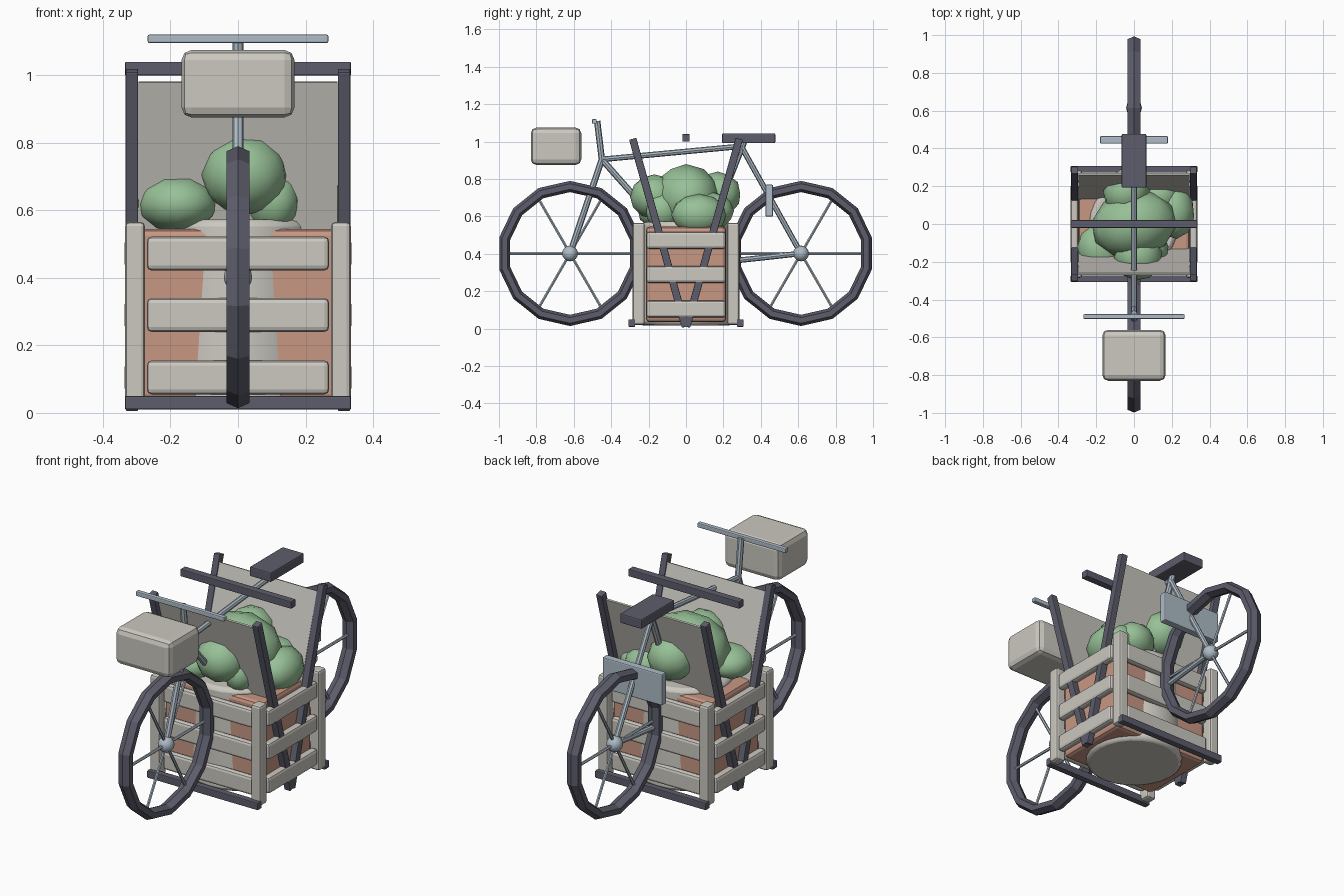
import bpy
import math
from mathutils import Vector

if "Cube" in bpy.data.objects:
    bpy.data.objects.remove(bpy.data.objects["Cube"], do_unlink=True)


def material(name, r, g, b):
    m = bpy.data.materials.new(name)
    m.use_nodes = True
    m.diffuse_color = (r, g, b, 1)
    m.node_tree.nodes["Principled BSDF"].inputs["Base Color"].default_value = (r, g, b, 1)
    return m


SLATE = material("dark slate", 0.11, 0.11, 0.15)
PALE = material("pale cream", 0.60, 0.58, 0.53)
CLAY = material("clay", 0.58, 0.31, 0.23)
LEAF = material("leaf green", 0.31, 0.53, 0.31)
STEEL = material("blue grey steel", 0.42, 0.50, 0.57)


def finish(name, mat, bevel=0.0, smooth=True):
    ob = bpy.context.object
    ob.name = name
    ob.data.materials.append(mat)
    bpy.ops.object.transform_apply(location=False, rotation=False, scale=True)
    if smooth:
        bpy.ops.object.shade_smooth_by_angle(angle=math.radians(35))
    if bevel:
        mod = ob.modifiers.new("Bevel", "BEVEL")
        mod.width = bevel
        mod.segments = 2
    return ob


def box(name, mat, centre, size, bevel=0.0):
    bpy.ops.mesh.primitive_cube_add(size=1, location=centre)
    bpy.context.object.scale = size
    return finish(name, mat, bevel, smooth=False)


def beam(name, mat, p, q, width, depth, bevel=0.0):
    p, q = Vector(p), Vector(q)
    ob = box(name, mat, (p + q) / 2, (width, depth, (q - p).length), bevel)
    # The beams all lie in planes parallel to YZ
    ob.rotation_euler.x = -math.atan2(q.y - p.y, q.z - p.z)
    return ob


def tube(name, p, q, radius, sides=8):
    p, q = Vector(p), Vector(q)
    bpy.ops.mesh.primitive_cylinder_add(vertices=sides, radius=radius,
                                        depth=(q - p).length, location=(p + q) / 2)
    bpy.context.object.rotation_euler = (q - p).to_track_quat("Z", "X").to_euler()
    return finish(name, STEEL, smooth=sides > 6)


def blob(name, centre, radii, turn):
    bpy.ops.mesh.primitive_ico_sphere_add(subdivisions=2, radius=1, location=centre)
    bpy.context.object.scale = radii
    ob = finish(name, LEAF)
    ob.rotation_euler.z = turn
    return ob


# Wheels: tyre, hub and spokes
HUB_Z = 0.402
for name, y in (("front", -0.62), ("rear", 0.615)):
    bpy.ops.mesh.primitive_torus_add(major_segments=14, minor_segments=6,
                                     major_radius=0.358, minor_radius=0.03,
                                     location=(0, y, HUB_Z), rotation=(0, math.pi / 2, 0))
    bpy.context.object.scale.z = 1.3
    finish(name + "_tyre", SLATE, smooth=False)
    bpy.ops.mesh.primitive_uv_sphere_add(segments=12, ring_count=8, radius=0.042,
                                         location=(0, y, HUB_Z))
    finish(name + "_hub", STEEL)
    for i in range(6):
        a = i * math.pi / 3
        end = (0, y + 0.355 * math.cos(a), HUB_Z + 0.355 * math.sin(a))
        tube(name + "_spoke", (0, y, HUB_Z), end, 0.008, 6)

# Bicycle frame
HEAD = (0, -0.45, 0.905)
SEAT = (0, 0.295, 0.975)
CRANK = (0, 0.05, 0.34)
FRONT = (0, -0.62, HUB_Z)
REAR = (0, 0.615, HUB_Z)
tube("fork", FRONT, HEAD, 0.017)
tube("stem", HEAD, (0, -0.475, 1.11), 0.017)
tube("top_tube", HEAD, SEAT, 0.015)
tube("down_tube", HEAD, CRANK, 0.017)
tube("seat_tube", CRANK, (0, 0.315, 1.01), 0.017)
tube("seat_stay", SEAT, REAR, 0.015)
tube("chain_stay", CRANK, REAR, 0.015)
box("handlebar", STEEL, (0, -0.49, 1.108), (0.535, 0.025, 0.025), 0.005)
box("saddle", SLATE, (0, 0.335, 1.018), (0.13, 0.285, 0.052), 0.006)
box("rear_plate", STEEL, (0, 0.445, 0.685), (0.36, 0.04, 0.17), 0.006)
box("front_case", PALE, (0, -0.695, 0.975), (0.335, 0.27, 0.2), 0.03)

# Planter box with the pot bulging through it
box("planter", CLAY, (0, 0, 0.29), (0.59, 0.43, 0.51), 0.02)
bpy.ops.mesh.primitive_cone_add(vertices=24, radius1=0.25, radius2=0.236,
                                depth=0.555, location=(0, 0, 0.295))
finish("pot", PALE, 0.02)

# Slatted crate
for sx in (-1, 1):
    for sy in (-1, 1):
        box("crate_post", PALE, (sx * 0.305, sy * 0.253, 0.293), (0.058, 0.064, 0.545), 0.012)
for z in (0.105, 0.29, 0.472):
    for s in (-1, 1):
        box("crate_end_slat", PALE, (0, s * 0.245, z), (0.54, 0.04, 0.1), 0.014)
        box("crate_side_slat", PALE, (s * 0.315, 0, z), (0.042, 0.425, 0.09), 0.014)

# Carrying frame: foot rails, leaning struts, cross bar and cloth panels
box("cross_bar", SLATE, (0, 0, 1.02), (0.67, 0.04, 0.04), 0.004)
for s in (-1, 1):
    box("foot_rail", SLATE, (0, s * 0.29, 0.03), (0.67, 0.036, 0.04), 0.004)
    for sx in (-1, 1):
        beam("strut", SLATE, (sx * 0.314, s * 0.003, 0.01), (sx * 0.314, s * 0.285, 1.015),
             0.037, 0.04, 0.004)
    beam("cloth_panel", PALE, (0, s * 0.1, 0.42), (0, s * 0.265, 0.98), 0.59, 0.01)

# Foliage clumps
blob("foliage_core", (0, 0, 0.7), (0.23, 0.18, 0.18), 0.2)
blob("foliage_front", (0.02, -0.17, 0.705), (0.13, 0.13, 0.12), 0.5)
blob("foliage_rear", (-0.04, 0.17, 0.72), (0.13, 0.12, 0.12), 0.9)
blob("foliage_left", (0.21, 0.07, 0.61), (0.11, 0.15, 0.11), 0.1)
blob("foliage_right", (-0.18, -0.13, 0.62), (0.12, 0.13, 0.085), 0.3)
blob("foliage_back_left", (0.12, 0.14, 0.63), (0.13, 0.11, 0.1), 0.6)
blob("foliage_front_left", (0.1, -0.12, 0.63), (0.08, 0.1, 0.1), 0.4)
